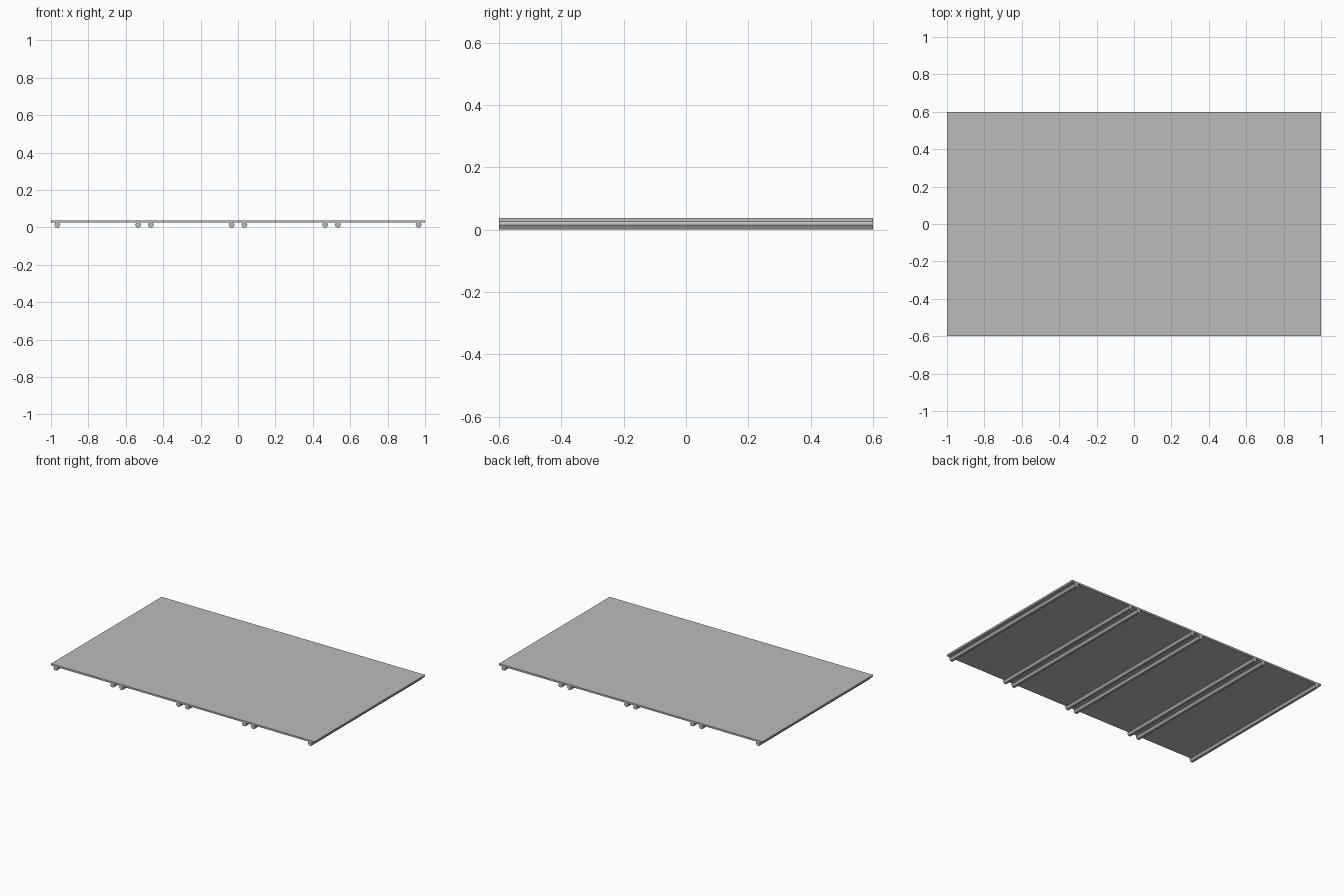
import bpy
import math

cube = bpy.data.objects.get("Cube")
if cube:
    bpy.data.objects.remove(cube)

grey = bpy.data.materials.new("plain grey")
grey.use_nodes = True
colour = (0.5, 0.5, 0.5, 1)
grey.diffuse_color = colour
grey.node_tree.nodes["Principled BSDF"].inputs["Base Color"].default_value = colour

LENGTH, DEPTH, TOP, SLAB = 2.0, 1.2, 0.037, 0.012
RADIUS = 0.0165
INSET = 0.034
BAYS = 4

# Thin flat deck
bpy.ops.mesh.primitive_cube_add(size=1, location=(0, 0, TOP - SLAB / 2))
deck = bpy.context.object
deck.name = "deck"
deck.scale = (LENGTH, DEPTH, SLAB)
deck.data.materials.append(grey)


# Hexagonal rods under the deck, flat side down
def add_rod(name, x):
    z = RADIUS * math.cos(math.pi / 6)
    bpy.ops.mesh.primitive_cylinder_add(
        vertices=6, radius=RADIUS, depth=DEPTH,
        location=(x, 0, z), rotation=(math.pi / 2, 0, 0))
    rod = bpy.context.object
    rod.name = name
    # Turn the section so its points face sideways
    for v in rod.data.vertices:
        v.co.x, v.co.y = v.co.y, -v.co.x
    rod.data.materials.append(grey)


# One rod near each side of every bay
bay = LENGTH / BAYS
for i in range(BAYS):
    start = -LENGTH / 2 + i * bay
    add_rod(f"bay_{i + 1}_right_rod", start + INSET)
    add_rod(f"bay_{i + 1}_left_rod", start + bay - INSET)
